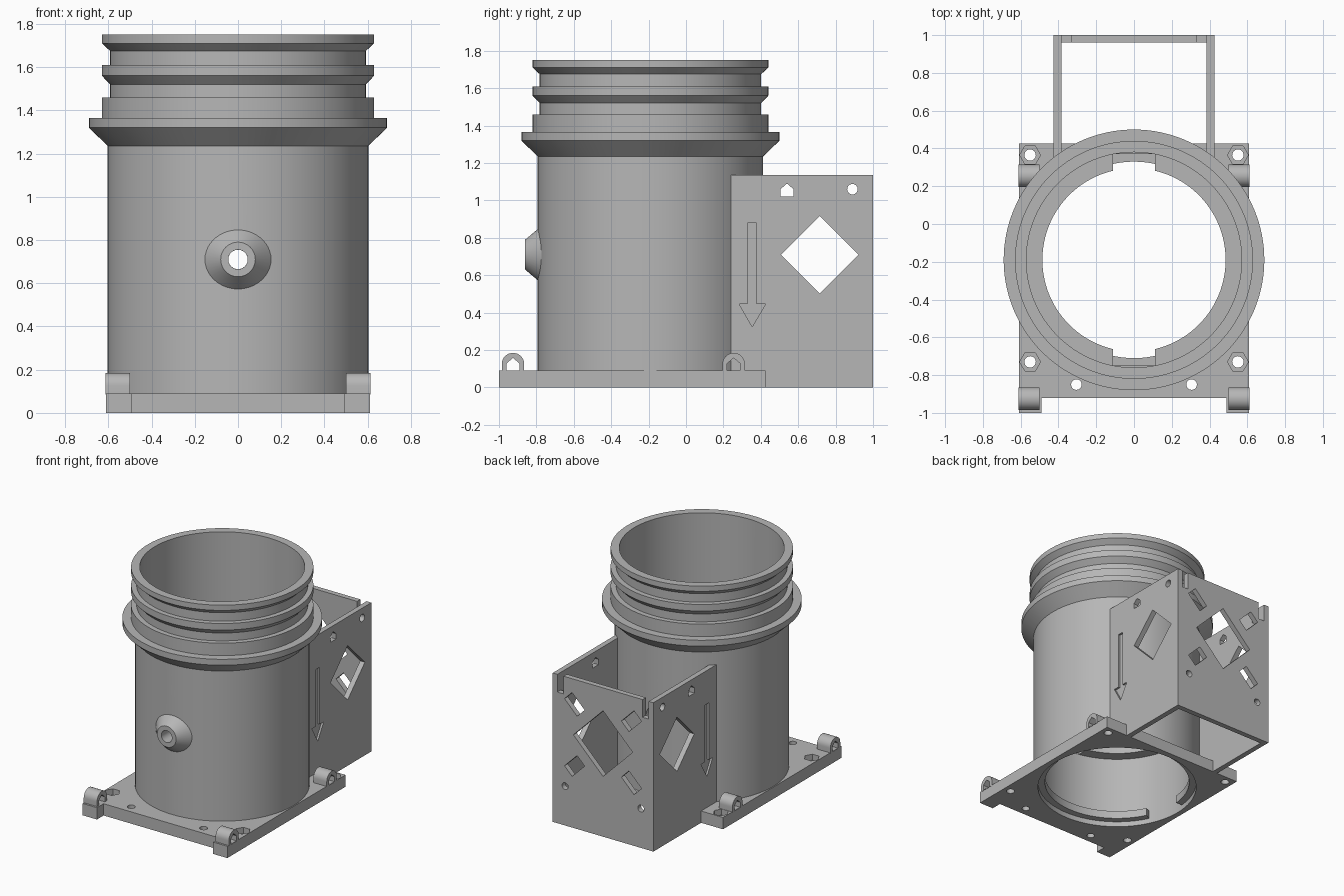
import bpy, bmesh
from math import sin, cos, pi, radians
from mathutils import Matrix

cube = bpy.data.objects.get("Cube")
if cube:
    bpy.data.objects.remove(cube, do_unlink=True)

grey = bpy.data.materials.new("light_grey")
grey.use_nodes = True
COLOUR = (0.47, 0.47, 0.47, 1)
grey.diffuse_color = COLOUR
grey.node_tree.nodes["Principled BSDF"].inputs["Base Color"].default_value = COLOUR

CY = -0.19     # y of the tube axis
PORT_Z = 0.71  # height of the port and the large windows


def finish(name, bm):
    bmesh.ops.recalc_face_normals(bm, faces=bm.faces)
    mesh = bpy.data.meshes.new(name)
    bm.to_mesh(mesh)
    bm.free()
    mesh.materials.append(grey)
    ob = bpy.data.objects.new(name, mesh)
    bpy.context.collection.objects.link(ob)
    return ob


def prism(name, pts, axis, lo, hi):
    """Extrude a 2D outline along the given axis."""
    place = {"x": lambda p, d: (d, p[0], p[1]),
             "y": lambda p, d: (p[0], d, p[1]),
             "z": lambda p, d: (p[0], p[1], d)}[axis]
    bm = bmesh.new()
    a = [bm.verts.new(place(p, lo)) for p in pts]
    b = [bm.verts.new(place(p, hi)) for p in pts]
    bm.faces.new(a)
    bm.faces.new(b)
    n = len(pts)
    for i in range(n):
        j = (i + 1) % n
        bm.faces.new((a[i], a[j], b[j], b[i]))
    return finish(name, bm)


def rect(x0, x1, y0, y1):
    return [(x0, y0), (x1, y0), (x1, y1), (x0, y1)]


def ngon(x, y, r, n=24):
    return [(x + r * cos(2 * pi * i / n), y + r * sin(2 * pi * i / n)) for i in range(n)]


def house(y, z):
    """Square hole with a pointed roof."""
    w = 0.035
    return [(y - w, z), (y + w, z), (y + w, z + 0.04), (y, z + 0.07), (y - w, z + 0.04)]


def lathe(name, profile, start=0, sweep=360, steps=128):
    """Turn a closed (radius, height) profile around z, fully or in part."""
    bm = bmesh.new()
    full = sweep == 360
    rings = []
    for i in range(steps if full else steps + 1):
        t = radians(start + sweep * i / steps)
        rings.append([bm.verts.new((r * cos(t), r * sin(t), z)) for r, z in profile])
    n = len(profile)
    for i in range(steps):
        p, q = rings[i], rings[(i + 1) % len(rings)]
        for k in range(n):
            m = (k + 1) % n
            bm.faces.new((p[k], p[m], q[m], q[k]))
    if not full:
        bm.faces.new(rings[0])
        bm.faces.new(rings[-1])
    return finish(name, bm)


def cut(ob, *cutters):
    for c in cutters:
        mod = ob.modifiers.new("cut", "BOOLEAN")
        mod.operation, mod.solver, mod.object = "DIFFERENCE", "EXACT", c
        bpy.context.view_layer.objects.active = ob
        bpy.ops.object.modifier_apply(modifier=mod.name)
        bpy.data.objects.remove(c, do_unlink=True)


def smooth(ob):
    bpy.ops.object.select_all(action="DESELECT")
    ob.select_set(True)
    bpy.context.view_layer.objects.active = ob
    bpy.ops.object.shade_smooth_by_angle(angle=radians(25))


# Tube with flange and two ribs
tube = lathe("tube", [
    (0.57, 0), (0.603, 0), (0.603, 1.235), (0.69, 1.32), (0.69, 1.365), (0.63, 1.365),
    (0.63, 1.46), (0.592, 1.46), (0.592, 1.52), (0.63, 1.56), (0.63, 1.61), (0.592, 1.61),
    (0.592, 1.675), (0.63, 1.71), (0.63, 1.75), (0.57, 1.75)])
tube.data.transform(Matrix.Translation((0, CY, 0)))
cut(tube, prism("bore", ngon(0, PORT_Z, 0.045), "y", -1.2, 0.8))
smooth(tube)

# Inner lip with entry notches, and two locking ledges below it
lip = lathe("inner_lip", [(0.485, 0.56), (0.575, 0.56), (0.575, 0.62), (0.485, 0.62)])
lip.data.transform(Matrix.Translation((0, CY, 0)))
for s in (-1, 1):
    ends = sorted((CY + s * 0.4, CY + s * 0.56))
    cut(lip, prism("notch", rect(-0.11, 0.11, *ends), "z", 0.5, 0.7))
smooth(lip)
for name, start in (("front_ledge", -154), ("back_ledge", 26)):
    ledge = lathe(name, [(0.52, 0.04), (0.575, 0.04), (0.575, 0.1), (0.52, 0.1)], start, 149, 56)
    ledge.data.transform(Matrix.Translation((0, CY, 0)))
    smooth(ledge)

# Conical port on the front
port = lathe("port", [(0.045, 0.765), (0.16, 0.765), (0.08, 0.86), (0.045, 0.86)], steps=48)
port.data.transform(Matrix.Translation((0, 0, PORT_Z)) @ Matrix.Rotation(pi / 2, 4, "X"))
smooth(port)

# Base plate with front tabs, bolt holes and nut pockets
half = [(0.49, -0.92), (0.49, -1), (0.61, -1), (0.61, 0.425)]
base = prism("base_plate", half + [(-x, y) for x, y in reversed(half)], "z", 0, 0.09)
cut(base, prism("bore", ngon(0, CY, 0.572, 128), "z", -0.1, 0.2))
for s in (-1, 1):
    for y in (-0.73, 0.365):
        cut(base, prism("bolt", ngon(s * 0.55, y, 0.03), "z", -0.1, 0.2),
            prism("nut", ngon(s * 0.55, y, 0.055, 6), "z", 0.045, 0.2))
    cut(base, prism("pin", ngon(s * 0.305, -0.85, 0.028), "z", -0.1, 0.2))
smooth(base)

# Four rounded hinge lugs
for side, s in (("right", 1), ("left", -1)):
    for end, y in (("front", -0.925), ("back", 0.255)):
        arch = [(y - 0.06, 0.085), (y + 0.06, 0.085)]
        arch += [(y + 0.06 * cos(pi * i / 16), 0.125 + 0.06 * sin(pi * i / 16)) for i in range(17)]
        lug = prism(f"{end}_{side}_lug", arch, "x", *sorted((s * 0.5, s * 0.612)))
        cut(lug, prism("hole", house(y, 0.088), "x", -1, 1))
        smooth(lug)

# Side walls of the rear box, with windows and an engraved arrow
arrow = [(0.33, 0.88), (0.33, 0.445), (0.285, 0.445), (0.354, 0.325),
         (0.425, 0.445), (0.378, 0.445), (0.378, 0.88)]
for side, s in (("right", 1), ("left", -1)):
    wall = prism(f"{side}_wall", rect(0.24, 1, 0, 1.135), "x", *sorted((s * 0.385, s * 0.425)))
    cut(wall,
        prism("window", ngon(0.715, PORT_Z, 0.207, 4), "x", -1, 1),
        prism("house_hole", house(0.54, 1.02), "x", -1, 1),
        prism("round_hole", ngon(0.89, 1.06, 0.028), "x", -1, 1),
        prism("arrow", arrow, "x", *sorted((s * 0.41, s * 0.5))))
    smooth(wall)

# Back wall with a diamond window, diagonal slots, corner slots and screw holes
back = prism("back_wall", rect(-0.385, 0.385, 0, 1.135), "y", 0.96, 1)
cut(back, prism("window", ngon(0, PORT_Z, 0.25, 4), "y", 0.8, 1.2))
for sx in (-1, 1):
    for sz in (-1, 1):
        k = 0.707
        slot = [(sx * (0.24 + k * (u - v)), PORT_Z + sz * (0.235 + k * (u + v)))
                for u, v in rect(-0.075, 0.075, -0.045, 0.045)]
        cut(back, prism("slot", slot, "y", 0.8, 1.2))
    cut(back, prism("screw", ngon(sx * 0.32, 0.3, 0.026), "y", 0.8, 1.2),
        prism("corner_slot", rect(*sorted((sx * 0.333, sx * 0.39)), 1.0, 1.2), "y", 0.8, 1.2))
smooth(back)
